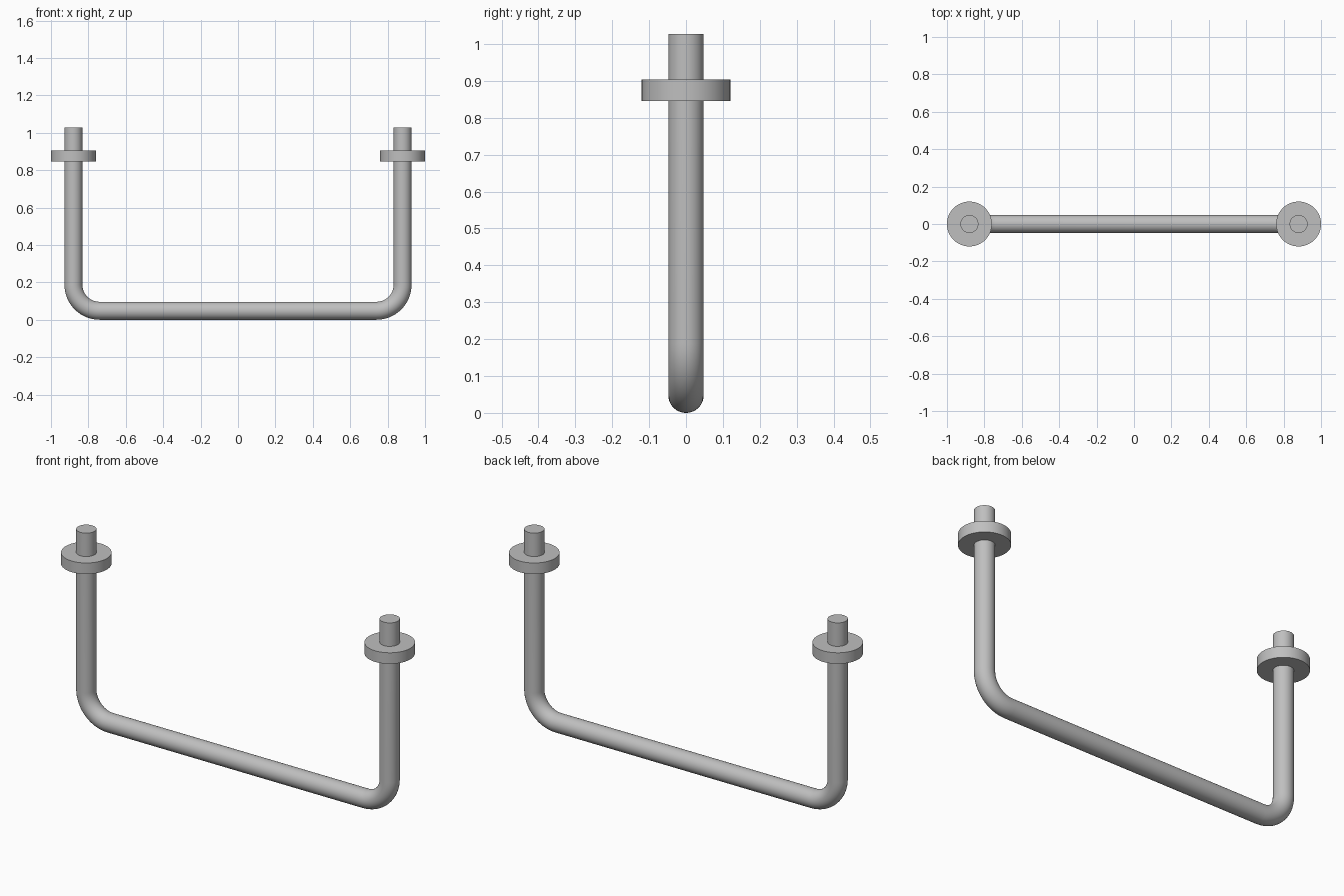
import bpy, bmesh, math
from mathutils import Vector

if "Cube" in bpy.data.objects:
    bpy.data.objects.remove(bpy.data.objects["Cube"])

LEG_X, TUBE_R, BEND_R, TOP = 0.88, 0.048, 0.14, 1.027
SIDES, BEND_STEPS = 48, 16

steel = bpy.data.materials.new("grey metal")
steel.diffuse_color = (0.52, 0.52, 0.52, 1)
steel.use_nodes = True
steel.node_tree.nodes["Principled BSDF"].inputs["Base Color"].default_value = steel.diffuse_color


def finish(obj):
    obj.data.materials.append(steel)
    bpy.ops.object.select_all(action='DESELECT')
    obj.select_set(True)
    bpy.context.view_layer.objects.active = obj
    bpy.ops.object.shade_smooth_by_angle(angle=math.radians(35))


# U-shaped rail: rings swept along two legs, two bends and the crossbar
stations = [(-LEG_X, TOP, 0.0)]            # x, z, tilt of the ring
for i in range(BEND_STEPS + 1):
    a = math.pi / 2 * i / BEND_STEPS
    stations.append((-LEG_X + BEND_R * (1 - math.cos(a)),
                     TUBE_R + BEND_R * (1 - math.sin(a)), a))
stations += [(-x, z, math.pi - a) for x, z, a in reversed(stations)]

bm = bmesh.new()
rings = []
for x, z, a in stations:
    across = Vector((math.cos(a), 0, math.sin(a)))
    ring = []
    for k in range(SIDES):
        t = math.tau * k / SIDES
        p = Vector((x, 0, z)) + TUBE_R * (math.cos(t) * across + math.sin(t) * Vector((0, 1, 0)))
        ring.append(bm.verts.new(p))
    rings.append(ring)
for r0, r1 in zip(rings, rings[1:]):
    for k in range(SIDES):
        n = (k + 1) % SIDES
        bm.faces.new((r0[k], r0[n], r1[n], r1[k]))
bm.faces.new(rings[0])
bm.faces.new(rings[-1])
bmesh.ops.recalc_face_normals(bm, faces=bm.faces)
mesh = bpy.data.meshes.new("bent_rail")
bm.to_mesh(mesh)
bm.free()
rail = bpy.data.objects.new("bent_rail", mesh)
bpy.context.collection.objects.link(rail)
finish(rail)

# Mounting collars near the top of each leg
for name, side in (("left_collar", -1), ("right_collar", 1)):
    bpy.ops.mesh.primitive_cylinder_add(vertices=64, radius=0.12, depth=0.058,
                                        location=(side * LEG_X, 0, 0.875))
    collar = bpy.context.object
    collar.name = name
    finish(collar)
